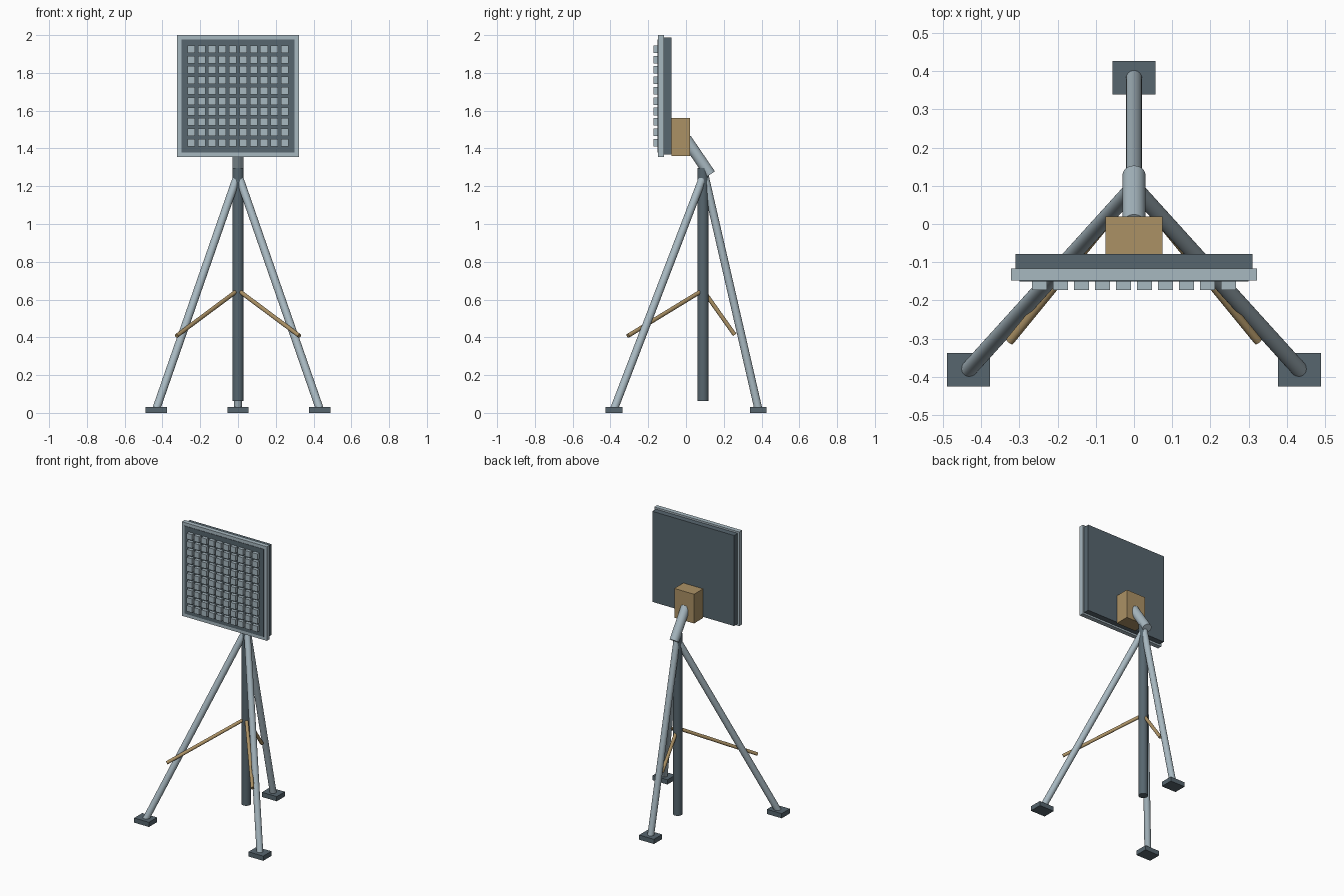
import bpy
import bmesh
from mathutils import Vector, Matrix

cube = bpy.data.objects.get("Cube")
if cube:
    bpy.data.objects.remove(cube, do_unlink=True)


def material(name, rgb):
    m = bpy.data.materials.new(name)
    m.use_nodes = True
    m.diffuse_color = (*rgb, 1)
    m.node_tree.nodes["Principled BSDF"].inputs["Base Color"].default_value = (*rgb, 1)
    return m


light = material("light grey metal", (0.39, 0.48, 0.53))
dark = material("dark slate", (0.095, 0.133, 0.158))
tan = material("tan", (0.41, 0.285, 0.13))


def make_object(name, bm, mat):
    mesh = bpy.data.meshes.new(name)
    bm.to_mesh(mesh)
    bm.free()
    mesh.materials.append(mat)
    obj = bpy.data.objects.new(name, mesh)
    bpy.context.collection.objects.link(obj)
    return obj


def add_box(bm, low, high):
    low, high = Vector(low), Vector(high)
    place = Matrix.Translation((low + high) / 2) @ Matrix.Diagonal((*(high - low), 1))
    bmesh.ops.create_cube(bm, size=1, matrix=place)


def box(name, low, high, mat):
    bm = bmesh.new()
    add_box(bm, low, high)
    return make_object(name, bm, mat)


def tube(name, start, end, radius, mat):
    """Capped round bar between two points."""
    start, end = Vector(start), Vector(end)
    axis = end - start
    place = Matrix.Translation((start + end) / 2) @ axis.to_track_quat("Z", "Y").to_matrix().to_4x4()
    bm = bmesh.new()
    bmesh.ops.create_cone(bm, cap_ends=True, segments=32, radius1=radius,
                          radius2=radius, depth=axis.length, matrix=place)
    obj = make_object(name, bm, mat)
    bpy.ops.object.select_all(action="DESELECT")
    obj.select_set(True)
    bpy.context.view_layer.objects.active = obj
    bpy.ops.object.shade_smooth_by_angle()
    return obj


# Panel: backing, rim and dark face
MID = 1.678
box("panel_back", (-0.31, -0.117, MID - 0.31), (0.31, -0.078, MID + 0.31), dark)
box("panel_rim", (-0.322, -0.148, MID - 0.322), (0.322, -0.117, MID + 0.322), light)
box("panel_face", (-0.3, -0.151, MID - 0.3), (0.3, -0.14, MID + 0.3), dark)

# Grid of raised tiles
COUNT, PITCH, HALF = 10, 0.055, 0.02
bm = bmesh.new()
for col in range(COUNT):
    for row in range(COUNT):
        x = (col - (COUNT - 1) / 2) * PITCH
        z = MID + (row - (COUNT - 1) / 2) * PITCH
        add_box(bm, (x - HALF, -0.173, z - HALF), (x + HALF, -0.15, z + HALF))
make_object("panel_tiles", bm, light)

# Mount, slanted neck and centre pole
box("mount_box", (-0.075, -0.078, 1.36), (0.075, 0.02, 1.56), tan)
tube("slanted_neck", (0, 0, 1.45), (0, 0.128, 1.262), 0.03, light)
tube("centre_pole", (0, 0.09, 0.063), (0, 0.09, 1.297), 0.03, dark)

# Three legs with feet and braces: foot position, brace end
legs = {
    "left": ((0.433, -0.381), (0.325, -0.307, 0.408)),
    "right": ((-0.433, -0.381), (-0.325, -0.307, 0.408)),
    "back": ((0, 0.383), (0, 0.258, 0.413)),
}
for side, ((x, y), brace_end) in legs.items():
    tube(side + "_leg", (0, 0.097, 1.265), (x, y, 0.02), 0.021, light)
    box(side + "_foot", (x - 0.056, y - 0.044, 0), (x + 0.056, y + 0.044, 0.032), dark)
    tube(side + "_brace", (0, 0.09, 0.65), brace_end, 0.011, tan)
